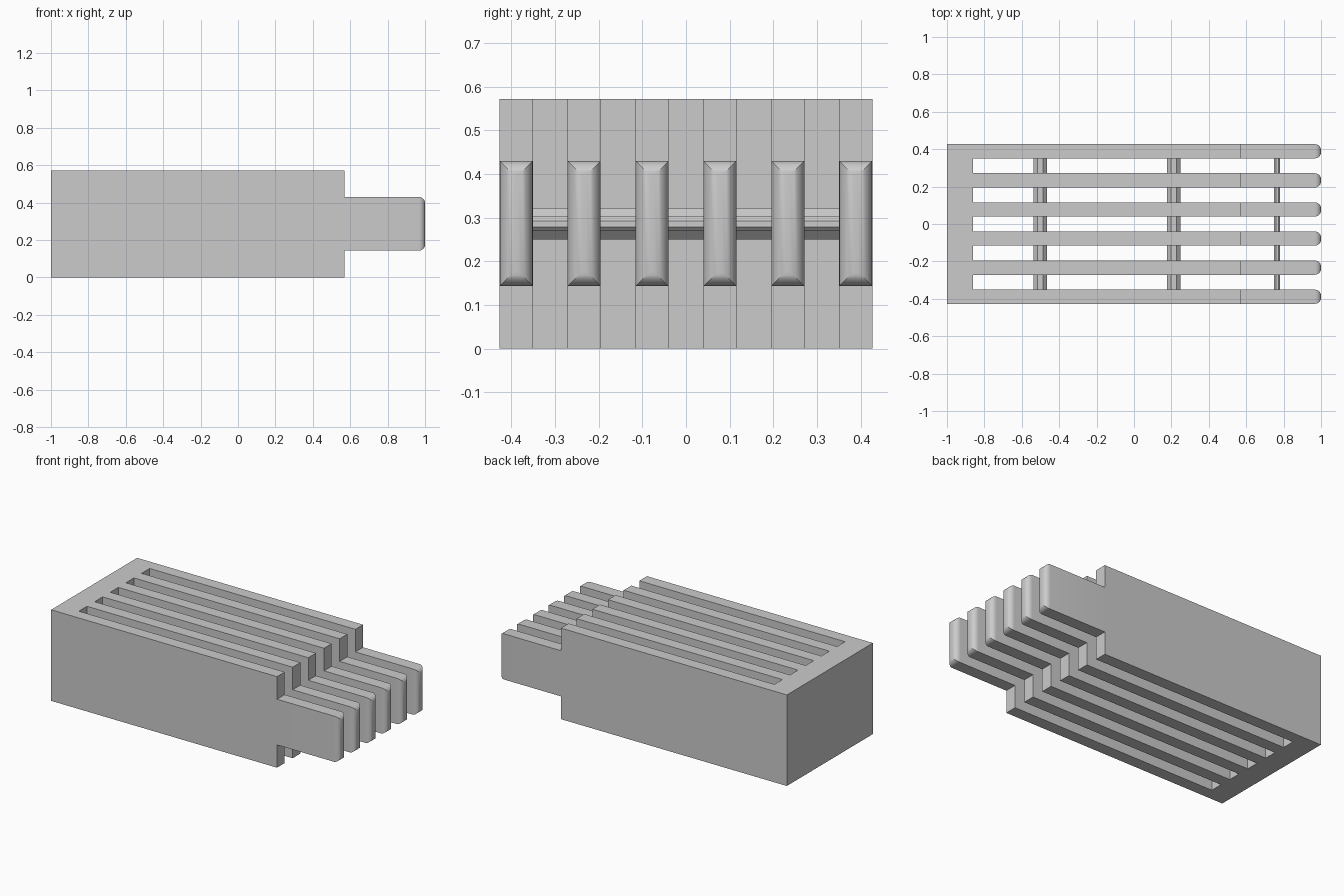
import bpy, bmesh
from math import pi, radians
from mathutils import Matrix

if "Cube" in bpy.data.objects:
    bpy.data.objects.remove(bpy.data.objects["Cube"])

HALF_Y = 0.427      # half depth of the body
PLATE = 0.076       # thickness of one plate
PLATES = 6
HEIGHT = 0.572
PITCH = (2 * HALF_Y - PLATE) / (PLATES - 1)
MID_Z = HEIGHT / 2

grey = bpy.data.materials.new("plain_grey")
grey.use_nodes = True
colour = (0.6, 0.6, 0.6, 1)
grey.diffuse_color = colour
grey.node_tree.nodes["Principled BSDF"].inputs["Base Color"].default_value = colour


def make_object(name, bm):
    bmesh.ops.recalc_face_normals(bm, faces=bm.faces)
    mesh = bpy.data.meshes.new(name)
    bm.to_mesh(mesh)
    bm.free()
    mesh.materials.append(grey)
    obj = bpy.data.objects.new(name, mesh)
    bpy.context.collection.objects.link(obj)
    return obj


# Solid body: side outline with a narrower tongue, extruded through the depth
outline = [(-1, 0), (0.57, 0), (0.57, 0.143), (1, 0.143),
           (1, 0.43), (0.57, 0.43), (0.57, HEIGHT), (-1, HEIGHT)]
bm = bmesh.new()
rings = [[bm.verts.new((x, y, z)) for x, z in outline] for y in (-HALF_Y, HALF_Y)]
for ring in rings:
    bm.faces.new(ring)
for i in range(len(outline)):
    j = (i + 1) % len(outline)
    bm.faces.new((rings[0][i], rings[0][j], rings[1][j], rings[1][i]))
body = make_object("comb_body", bm)

# Slot cutters: gaps between the plates, stopping at the end wall
bm = bmesh.new()
for i in range(PLATES - 1):
    y = -HALF_Y + PLATE / 2 + PITCH * (i + 0.5)
    bmesh.ops.create_cube(bm, size=1, matrix=Matrix.Translation((0.14, y, MID_Z))
                          @ Matrix.Diagonal((2, PITCH - PLATE, 1, 1)))
cutter = make_object("slot_cutter", bm)
cutter.hide_render = True

cut = body.modifiers.new("slots", 'BOOLEAN')
cut.operation = 'DIFFERENCE'
cut.solver = 'EXACT'
cut.object = cutter
depsgraph = bpy.context.evaluated_depsgraph_get()
slotted = bpy.data.meshes.new_from_object(body.evaluated_get(depsgraph))
body.modifiers.clear()
bpy.data.objects.remove(cutter)

# Round the tip of every tongue
bm = bmesh.new()
bm.from_mesh(slotted)
tips = [e for e in bm.edges if all(v.co.x > 0.999 for v in e.verts)]
bmesh.ops.bevel(bm, geom=tips, offset=0.033, offset_type='OFFSET', segments=6,
                profile=0.5, affect='EDGES', clamp_overlap=True)
bm.to_mesh(body.data)
bm.free()

bpy.ops.object.select_all(action='DESELECT')
body.select_set(True)
bpy.context.view_layer.objects.active = body
bpy.ops.object.shade_smooth_by_angle(angle=radians(30))

# Eight-sided cross rods joining the plates
for name, x, radius in (("end_rod", -0.502, 0.039),
                        ("middle_rod", 0.212, 0.039),
                        ("tongue_rod", 0.765, 0.018)):
    bm = bmesh.new()
    bmesh.ops.create_cone(bm, cap_ends=True, segments=8, radius1=radius,
                          radius2=radius, depth=0.76,
                          matrix=Matrix.Translation((x, 0, MID_Z))
                          @ Matrix.Rotation(pi / 2, 4, 'X')
                          @ Matrix.Rotation(pi / 8, 4, 'Z'))
    make_object(name, bm)
